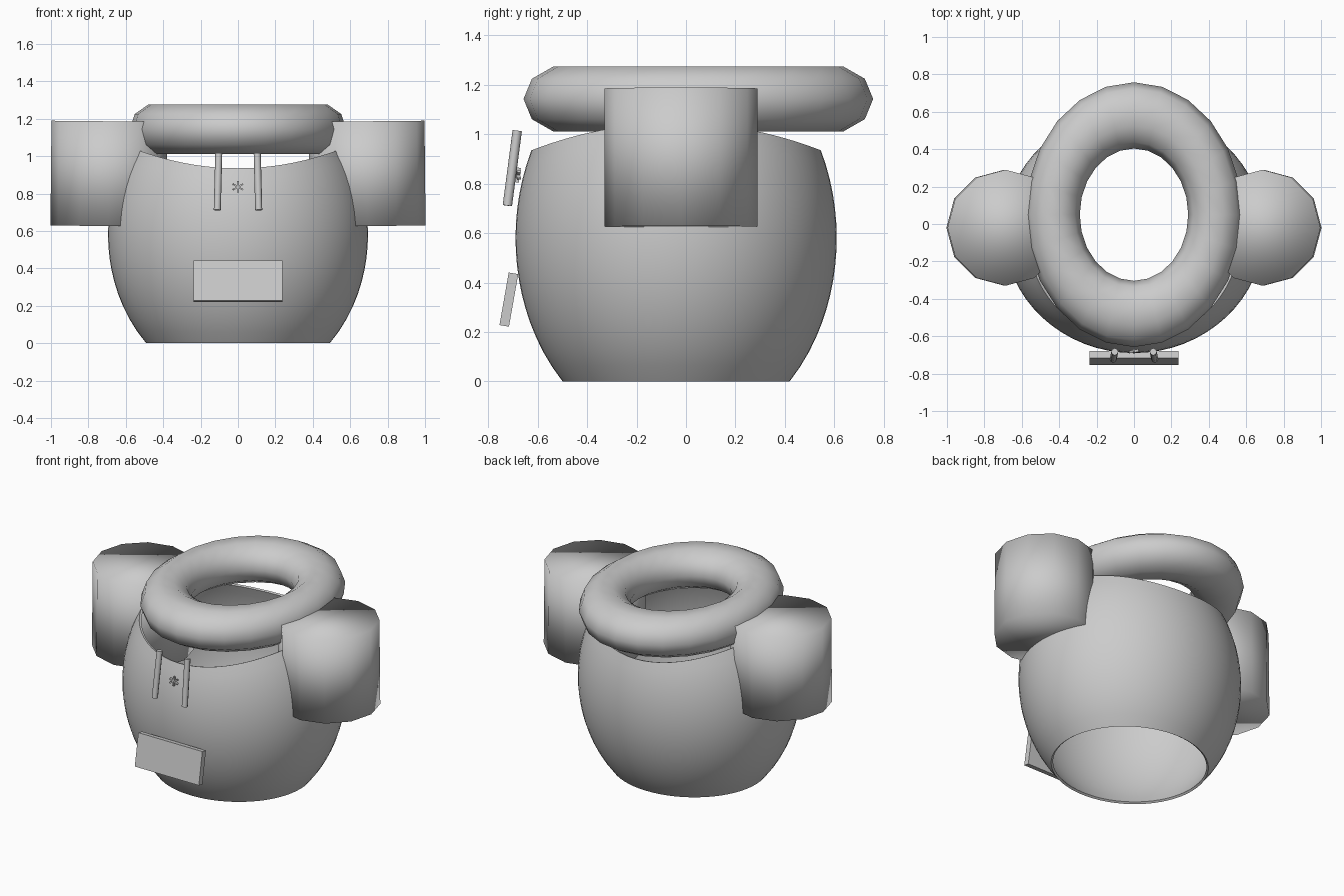
import bpy, bmesh
from math import sin, cos, pi, sqrt, radians

if "Cube" in bpy.data.objects:
    bpy.data.objects.remove(bpy.data.objects["Cube"])


def finish(name, smooth=None):
    ob = bpy.context.object
    ob.name = name
    if smooth == "all":
        bpy.ops.object.shade_smooth()
    elif smooth:
        bpy.ops.object.shade_smooth_by_angle(angle=radians(smooth))
    return ob


def cylinder(name, loc, rot, r, depth, sides, smooth):
    bpy.ops.mesh.primitive_cylinder_add(vertices=sides, radius=r, depth=depth,
                                        location=loc, rotation=rot)
    return finish(name, smooth)


def box(name, loc, rot, size):
    bpy.ops.mesh.primitive_cube_add(size=1, location=loc, rotation=rot)
    bpy.context.object.scale = size
    return finish(name)


# Body: open barrel, neckline dips at front and back
SEG, ROWS = 64, 16
MID, HALF, RX, RY, CY = 0.58, 0.82, 0.695, 0.65, -0.04


def width(z):
    return sqrt(1 - ((z - MID) / HALF) ** 2)


bm = bmesh.new()
columns = []
for i in range(SEG):
    a = 2 * pi * i / SEG
    top = 1.0
    for _ in range(12):
        top = 0.935 + 0.34 * (RX * width(top) * cos(a)) ** 2
    col = []
    for j in range(ROWS + 1):
        z = top * j / ROWS
        w = width(z)
        col.append(bm.verts.new((RX * w * cos(a), CY + RY * w * sin(a), z)))
    columns.append(col)
for i in range(SEG):
    c, d = columns[i], columns[(i + 1) % SEG]
    for j in range(ROWS):
        bm.faces.new((c[j], d[j], d[j + 1], c[j + 1]))
mesh = bpy.data.meshes.new("body")
bm.to_mesh(mesh)
bm.free()
body = bpy.data.objects.new("body", mesh)
bpy.context.collection.objects.link(body)
bpy.context.view_layer.objects.active = body
body.select_set(True)
shell = body.modifiers.new("cloth_thickness", "SOLIDIFY")
shell.thickness = 0.015
shell.offset = -1
bpy.ops.object.modifier_apply(modifier=shell.name)
finish("body", 40)

# Hood: oval ring over the neck
bpy.ops.mesh.primitive_torus_add(location=(0, 0.05, 1.143), major_segments=24,
                                 minor_segments=10, major_radius=0.435,
                                 minor_radius=0.145)
bpy.context.object.scale = (1, 1.22, 0.96)
finish("hood", "all")

# Sleeves and drawstrings, one per side
for side, s in (("left", -1), ("right", 1)):
    cylinder(side + "_sleeve", (s * 0.69, -0.02, 0.906), (0, -s * radians(0.6), 0),
             0.31, 0.56, 12, "all")
    cylinder(side + "_drawstring", (s * 0.107, -0.703, 0.863),
             (radians(-7.5), s * radians(-1.5), 0), 0.019, 0.306, 8, 50)

# Front pocket
box("pocket", (0, -0.717, 0.331), (radians(-10), 0, 0), (0.475, 0.039, 0.216))

# Small star stitch between the drawstrings
for k in range(3):
    box(f"star_stitch_{k + 1}", (0, -0.68, 0.835), (radians(-7.5), k * pi / 3, 0),
        (0.009, 0.015, 0.06))
